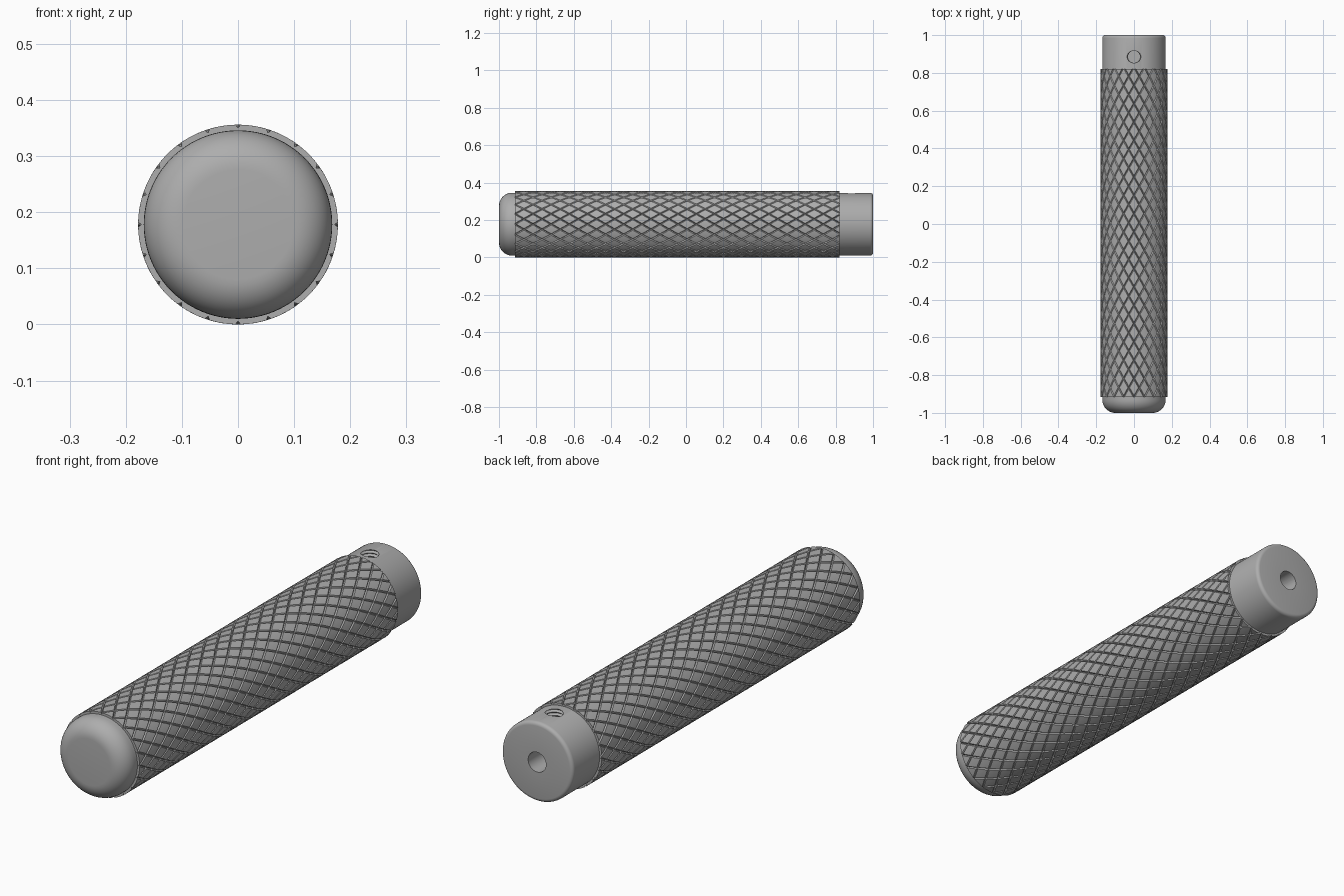
import bpy, bmesh, math
from mathutils import Vector, Matrix

cube = bpy.data.objects.get("Cube")
if cube:
    bpy.data.objects.remove(cube)

R_GRIP, R_BODY = 0.178, 0.168
FRONT, BACK = -0.915, 0.82          # ends of the knurled grip
STARTS, PITCH = 20, 0.097           # grooves per direction, diamond length
GROOVE, DEPTH = 0.08, 0.006         # half width (share of a diamond), depth
AXIS_Z = R_GRIP

steel = bpy.data.materials.new("satin steel")
steel.use_nodes = True
steel.diffuse_color = (0.42, 0.42, 0.42, 1)
steel.node_tree.nodes["Principled BSDF"].inputs["Base Color"].default_value = (0.42, 0.42, 0.42, 1)


def finish(bm, name):
    bmesh.ops.recalc_face_normals(bm, faces=bm.faces)
    mesh = bpy.data.meshes.new(name)
    bm.to_mesh(mesh)
    bm.free()
    obj = bpy.data.objects.new(name, mesh)
    bpy.context.collection.objects.link(obj)
    mesh.materials.append(steel)
    return obj


def smooth(obj):
    bpy.ops.object.select_all(action='DESELECT')
    obj.select_set(True)
    bpy.context.view_layer.objects.active = obj
    bpy.ops.object.shade_smooth_by_angle(angle=math.radians(30))


def lathe(name, profile, matrix, steps):
    """Turn (radius, height) points around local z, then place with matrix."""
    bm = bmesh.new()
    verts = [bm.verts.new((r, 0, h)) for r, h in profile]
    edges = [bm.edges.new(p) for p in zip(verts, verts[1:])]
    bmesh.ops.spin(bm, geom=verts + edges, cent=(0, 0, 0), axis=(0, 0, 1),
                   angle=2 * math.pi, steps=steps, use_merge=True)
    bmesh.ops.remove_doubles(bm, verts=bm.verts, dist=1e-5)
    bmesh.ops.transform(bm, matrix=matrix, verts=bm.verts)
    return finish(bm, name)


def fillet(radius, end, size, direction, steps):
    """Quarter round from the flat end out to the side wall."""
    angles = [math.pi / 2 * i / steps for i in range(steps + 1)]
    return [(radius - size + size * math.sin(a),
             end + direction * size * (1 - math.cos(a))) for a in angles]


# Body: round bar with a domed front and a small round on the back
along_y = Matrix.Translation((0, 0, AXIS_Z)) @ Matrix.Rotation(-math.pi / 2, 4, 'X')
outline = ([(0, -1)] + fillet(R_BODY, -1, 0.07, 1, 10)
           + fillet(R_BODY, 1, 0.015, -1, 4)[::-1] + [(0, 1)])
body = lathe("handle_body", outline, along_y, 96)

# Axial bore in the back, and threaded set screw hole from the top
bore = lathe("bore_cutter", [(0, 0.68), (0.042, 0.70), (0.042, 1.1), (0, 1.1)], along_y, 48)
thread = [(0, 0)]
for i in range(13):
    thread += [(0.032, i * 0.014), (0.04, i * 0.014 + 0.007)]
thread += [(0.04, 0.25), (0, 0.25)]
screw = lathe("screw_cutter", thread, Matrix.Translation((0, 0.885, AXIS_Z)), 40)

for cutter in (bore, screw):
    cutter.hide_render = True
    mod = body.modifiers.new("cut", 'BOOLEAN')
    mod.operation, mod.solver, mod.object = 'DIFFERENCE', 'EXACT', cutter
bpy.context.view_layer.update()
cut_mesh = bpy.data.meshes.new_from_object(
    body.evaluated_get(bpy.context.evaluated_depsgraph_get()))
body.modifiers.clear()
body.data = cut_mesh
for cutter in (bore, screw):
    bpy.data.objects.remove(cutter)
smooth(body)

# Knurled grip: diamonds on a lattice of two opposite sets of helices
bm = bmesh.new()
ticks = [0, GROOVE, 0.36, 0.64, 1 - GROOVE, 1]


def lattice_point(i, j, a, b):
    r = R_GRIP - (DEPTH if a in (0, 1) or b in (0, 1) else 0)
    u, v = i + a, j + b
    angle = (u + v) * math.pi / STARTS
    return (r * math.sin(angle), FRONT + (u - v) * PITCH / 2, AXIS_Z + r * math.cos(angle))


rows = math.ceil(2 * (BACK - FRONT) / PITCH) + 2
for i in range(STARTS):
    for k in range(-2, rows):
        grid = [[bm.verts.new(lattice_point(i, i - k, a, b)) for b in ticks] for a in ticks]
        for p, q in zip(grid, grid[1:]):
            for n in range(len(ticks) - 1):
                bm.faces.new((p[n], q[n], q[n + 1], p[n + 1]))
bmesh.ops.remove_doubles(bm, verts=bm.verts, dist=1e-5)

# Trim both ends square and close them with flat rings down to the body
for y, side in ((FRONT, -1), (BACK, 1)):
    bmesh.ops.bisect_plane(bm, geom=bm.verts[:] + bm.edges[:] + bm.faces[:], dist=1e-6,
                           plane_co=(0, y, 0), plane_no=(0, side, 0), clear_outer=True)
rim = [e for e in bm.edges if e.is_boundary]
ring = bmesh.ops.extrude_edge_only(bm, edges=rim)["geom"]
for v in (g for g in ring if isinstance(g, bmesh.types.BMVert)):
    out = Vector((v.co.x, 0, v.co.z - AXIS_Z)).normalized() * (R_BODY - 0.002)
    v.co = Vector((out.x, v.co.y, AXIS_Z + out.z))
smooth(finish(bm, "knurled_grip"))
